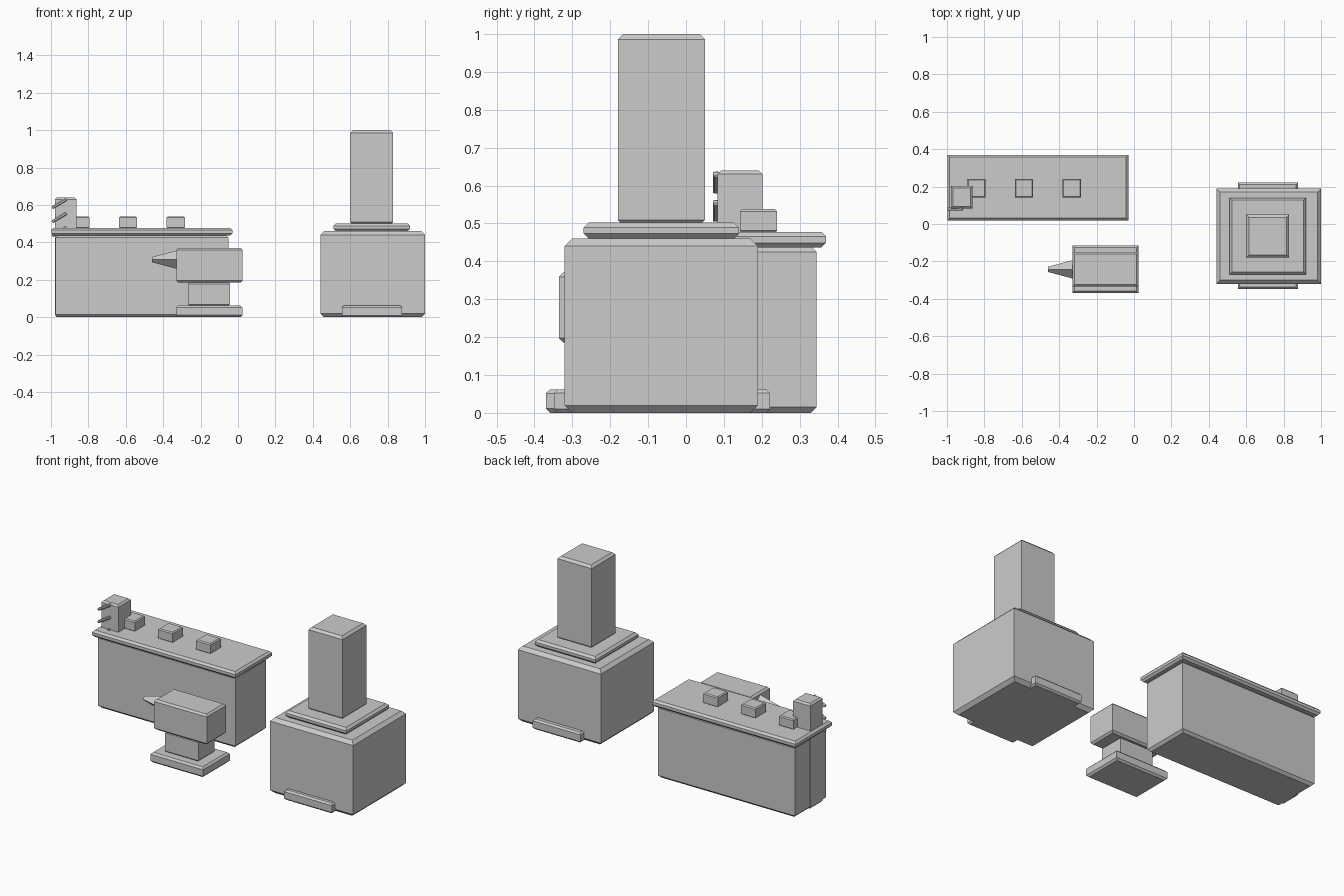
import bpy, bmesh, math
from mathutils import Matrix, Vector

if "Cube" in bpy.data.objects:
    bpy.data.objects.remove(bpy.data.objects["Cube"])


def finish(name, bm):
    bmesh.ops.recalc_face_normals(bm, faces=bm.faces)
    mesh = bpy.data.meshes.new(name)
    bm.to_mesh(mesh)
    bm.free()
    ob = bpy.data.objects.new(name, mesh)
    bpy.context.collection.objects.link(ob)
    return ob


def block(name, x, y, z, chamfer):
    """Box from (min, max) ranges, with chamfered top and bottom rims."""
    bm = bmesh.new()
    bmesh.ops.create_cube(bm, size=1)
    for v in bm.verts:
        v.co = Vector([r[0] if c < 0 else r[1] for c, r in zip(v.co, (x, y, z))])
    rims = [e for e in bm.edges if abs(e.verts[0].co.z - e.verts[1].co.z) < 1e-5]
    bmesh.ops.bevel(bm, geom=rims, offset=chamfer, segments=1,
                    profile=0.5, affect='EDGES')
    return finish(name, bm)


# Furnace with stepped chimney
block("furnace_body", (0.44, 1.0), (-0.32, 0.19), (0, 0.46), 0.02)
block("furnace_collar", (0.51, 0.92), (-0.27, 0.14), (0.46, 0.502), 0.013)
block("chimney", (0.60, 0.83), (-0.18, 0.05), (0.495, 1.0), 0.014)
block("furnace_front_ledge", (0.555, 0.877), (-0.348, -0.28), (0, 0.062), 0.01)
block("furnace_back_ledge", (0.555, 0.877), (0.15, 0.222), (0, 0.062), 0.01)

# Anvil
block("anvil_foot", (-0.33, 0.025), (-0.37, -0.115), (0, 0.062), 0.011)
block("anvil_waist", (-0.267, -0.043), (-0.32, -0.165), (0.06, 0.188), 0.009)
block("anvil_head", (-0.33, 0.025), (-0.335, -0.15), (0.186, 0.37), 0.011)
bm = bmesh.new()
bmesh.ops.create_cone(bm, cap_ends=True, segments=4, radius1=0.051, radius2=0.014,
                      depth=0.14,
                      matrix=Matrix.Translation((-0.39, -0.2425, 0.308))
                      @ Matrix.Rotation(-math.pi / 2, 4, 'Y'))
finish("anvil_horn", bm)

# Workbench
block("bench_body", (-0.975, -0.052), (0.048, 0.345), (0, 0.44), 0.015)
block("bench_top", (-0.998, -0.03), (0.02, 0.37), (0.437, 0.478), 0.012)
for i, cx in enumerate((-0.843, -0.588, -0.333)):
    block(f"bench_ingot_{i + 1}", (cx - 0.049, cx + 0.049), (0.142, 0.24),
          (0.475, 0.538), 0.006)

# Tool post with slanted pegs
block("tool_post", (-0.979, -0.863), (0.083, 0.202), (0, 0.64), 0.01)
for i, cz in enumerate((0.458, 0.533, 0.608)):
    peg = block(f"post_peg_{i + 1}", (-0.046, 0.046), (-0.009, 0.009),
                (-0.008, 0.008), 0.004)
    peg.location = (-0.955, 0.08, cz)
    peg.rotation_euler = (0, -math.radians(31), 0)
